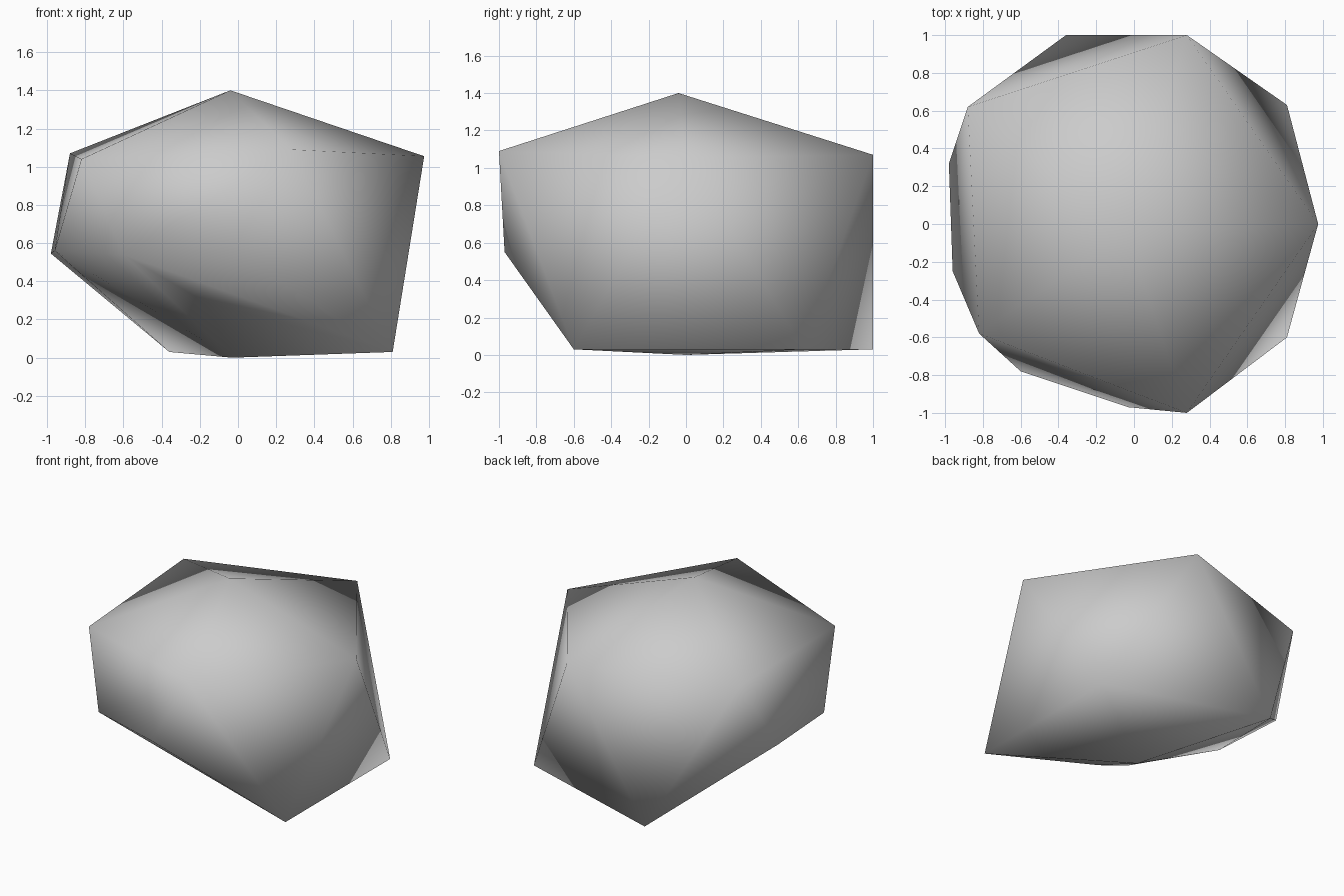
import bpy
import bmesh

# Remove the default object
cube = bpy.data.objects.get("Cube")
if cube:
    bpy.data.objects.remove(cube, do_unlink=True)


def make_material(name, color):
    material = bpy.data.materials.new(name)
    material.use_nodes = True
    material.diffuse_color = color
    shader = material.node_tree.nodes["Principled BSDF"]
    shader.inputs["Base Color"].default_value = color
    shader.inputs["Roughness"].default_value = 0.8
    return material


# Poles, shoulder ring and base corners of the boulder
poles = [(-0.04, -0.04, 1.4), (-0.03, 0.0, 0.0)]
shoulder = [(0.28, -1.0, 1.09), (-0.82, -0.58, 1.04), (-0.88, 0.62, 1.07),
            (0.28, 1.0, 1.07), (0.975, 0.0, 1.055)]
base = [(0.81, -0.6, 0.03), (0.81, 0.63, 0.03), (-0.36, 1.0, 0.03)]

# Undercut rim where the base is chipped away, and its slight belly
rim = [(-0.03, -0.97, 0.55), (-0.6, -0.78, 0.54),
       (-0.96, -0.25, 0.56), (-0.98, 0.32, 0.545)]
belly = [(-0.17, -0.57, 0.29)]

# Stretch a faceted skin over the corners
bm = bmesh.new()
for corner in poles + shoulder + base + rim + belly:
    bm.verts.new(corner)
hull = bmesh.ops.convex_hull(bm, input=bm.verts[:])
unused = {v for v in hull["geom_interior"] if isinstance(v, bmesh.types.BMVert)}
bmesh.ops.delete(bm, geom=list(unused), context='VERTS')
bmesh.ops.recalc_face_normals(bm, faces=bm.faces[:])
for face in bm.faces:
    face.smooth = True

mesh = bpy.data.meshes.new("boulder")
bm.to_mesh(mesh)
bm.free()
mesh.materials.append(make_material("stone grey", (0.6, 0.6, 0.6, 1.0)))
boulder = bpy.data.objects.new("boulder", mesh)
bpy.context.collection.objects.link(boulder)
